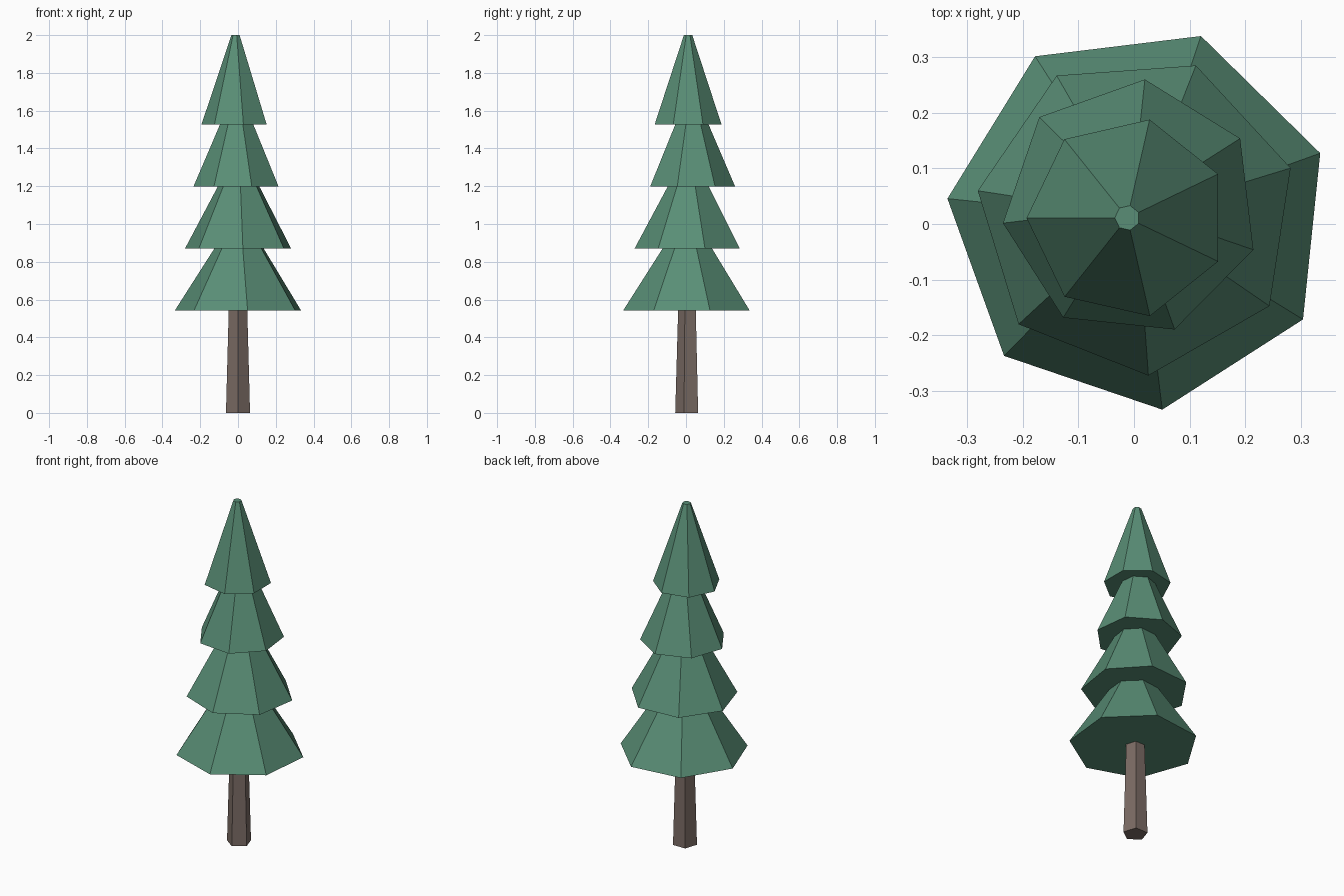
import bpy
from math import radians, cos, sin

if "Cube" in bpy.data.objects:
    bpy.data.objects.remove(bpy.data.objects["Cube"])


def material(name, rgb):
    m = bpy.data.materials.new(name)
    m.diffuse_color = (*rgb, 1)
    m.use_nodes = True
    m.node_tree.nodes["Principled BSDF"].inputs["Base Color"].default_value = m.diffuse_color
    return m


def frustum(name, sides, centre, angle, z0, z1, r0, r1, mat):
    """Closed tapered prism; angle is the direction of one corner in degrees."""
    cx, cy = centre
    turns = [radians(angle + 360 * i / sides) for i in range(sides)]
    verts = [(cx + r * cos(t), cy + r * sin(t), z)
             for r, z in ((r0, z0), (r1, z1)) for t in turns]
    faces = [(i, (i + 1) % sides, sides + (i + 1) % sides, sides + i) for i in range(sides)]
    faces += [tuple(reversed(range(sides))), tuple(range(sides, 2 * sides))]
    mesh = bpy.data.meshes.new(name)
    mesh.from_pydata(verts, [], faces)
    mesh.materials.append(mat)
    obj = bpy.data.objects.new(name, mesh)
    bpy.context.collection.objects.link(obj)
    return obj


bark = material("bark", (0.20, 0.15, 0.13))
needles = material("needles", (0.10, 0.27, 0.18))

# Five-sided tapered trunk, ending just inside the lowest tier
frustum("trunk", 5, (0, 0.01), -90, 0, 0.60, 0.067, 0.05, bark)

# Seven-sided foliage tiers, each slightly shifted and twisted: centre, angle, radius
tiers = [((0.009, 0.010), 19.8, 0.346),
         ((0.005, 0.016), 17.0, 0.289),
         ((-0.005, 0.029), 32.5, 0.232),
         ((-0.012, 0.011), 25.8, 0.181)]
for i, (centre, angle, radius) in enumerate(tiers):
    z = 0.541 + 0.329 * i
    frustum(f"foliage_tier_{i + 1}", 7, centre, angle, z, z + 0.472, radius, radius * 0.125, needles)
